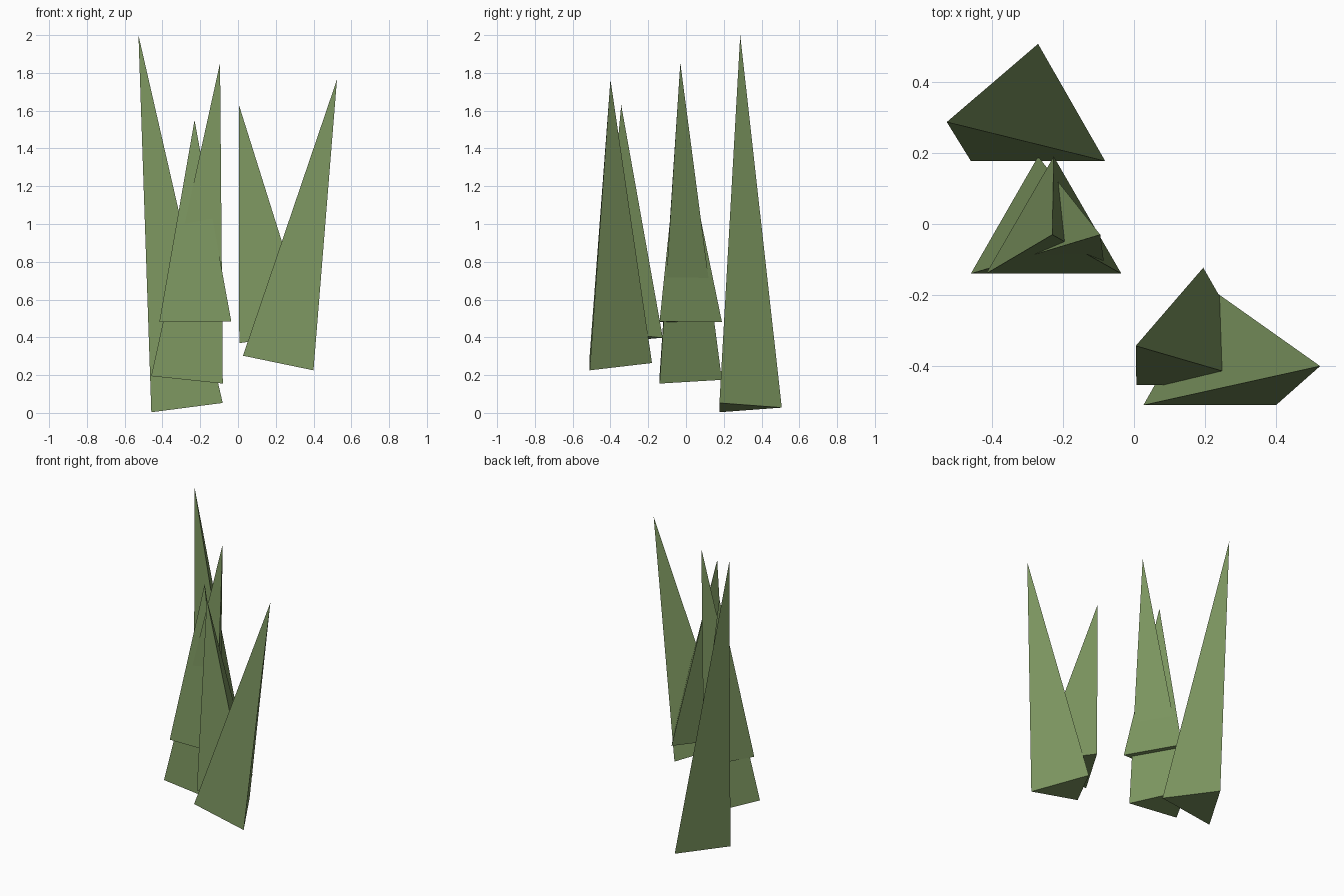
import bpy, bmesh
from math import sin, cos, pi, atan2, hypot
from mathutils import Matrix, Vector

cube = bpy.data.objects.get("Cube")
if cube:
    bpy.data.objects.remove(cube)

green = bpy.data.materials.new("grass_green")
colour = (0.2, 0.3, 0.115, 1)
green.diffuse_color = colour
green.use_nodes = True
green.node_tree.nodes["Principled BSDF"].inputs["Base Color"].default_value = colour

RADIUS = 0.22


def blade(name, base, tip):
    """Three-sided spike whose base tilts square to its lean in x."""
    base, tip = Vector(base), Vector(tip)
    dx, dz = tip.x - base.x, tip.z - base.z
    bm = bmesh.new()
    # one corner of the base points to the back
    ring = [bm.verts.new((RADIUS * cos(a), RADIUS * sin(a), 0))
            for a in (pi / 2 + i * 2 * pi / 3 for i in range(3))]
    top = bm.verts.new((0, 0, hypot(dx, dz)))
    for i in range(3):
        bm.faces.new((ring[i], ring[(i + 1) % 3], top))
    bm.faces.new(ring[::-1])
    bmesh.ops.recalc_face_normals(bm, faces=bm.faces)
    bm.transform(Matrix.Translation(base) @ Matrix.Rotation(atan2(dx, dz), 4, "Y"))
    mesh = bpy.data.meshes.new(name)
    bm.to_mesh(mesh)
    bm.free()
    mesh.materials.append(green)
    bpy.context.collection.objects.link(bpy.data.objects.new(name, mesh))


# Base centre and tip of each blade
blade("back_blade", (-0.27, 0.287, 0.028), (-0.527, 0.287, 2.0))
blade("middle_tall_blade", (-0.27, -0.03, 0.175), (-0.095, -0.03, 1.853))
blade("middle_short_blade", (-0.226, -0.03, 0.482), (-0.23, -0.03, 1.55))
blade("front_leaning_blade", (0.213, -0.4, 0.264), (0.524, -0.4, 1.765))
blade("front_short_blade", (0.195, -0.343, 0.398), (0.005, -0.343, 1.63))
